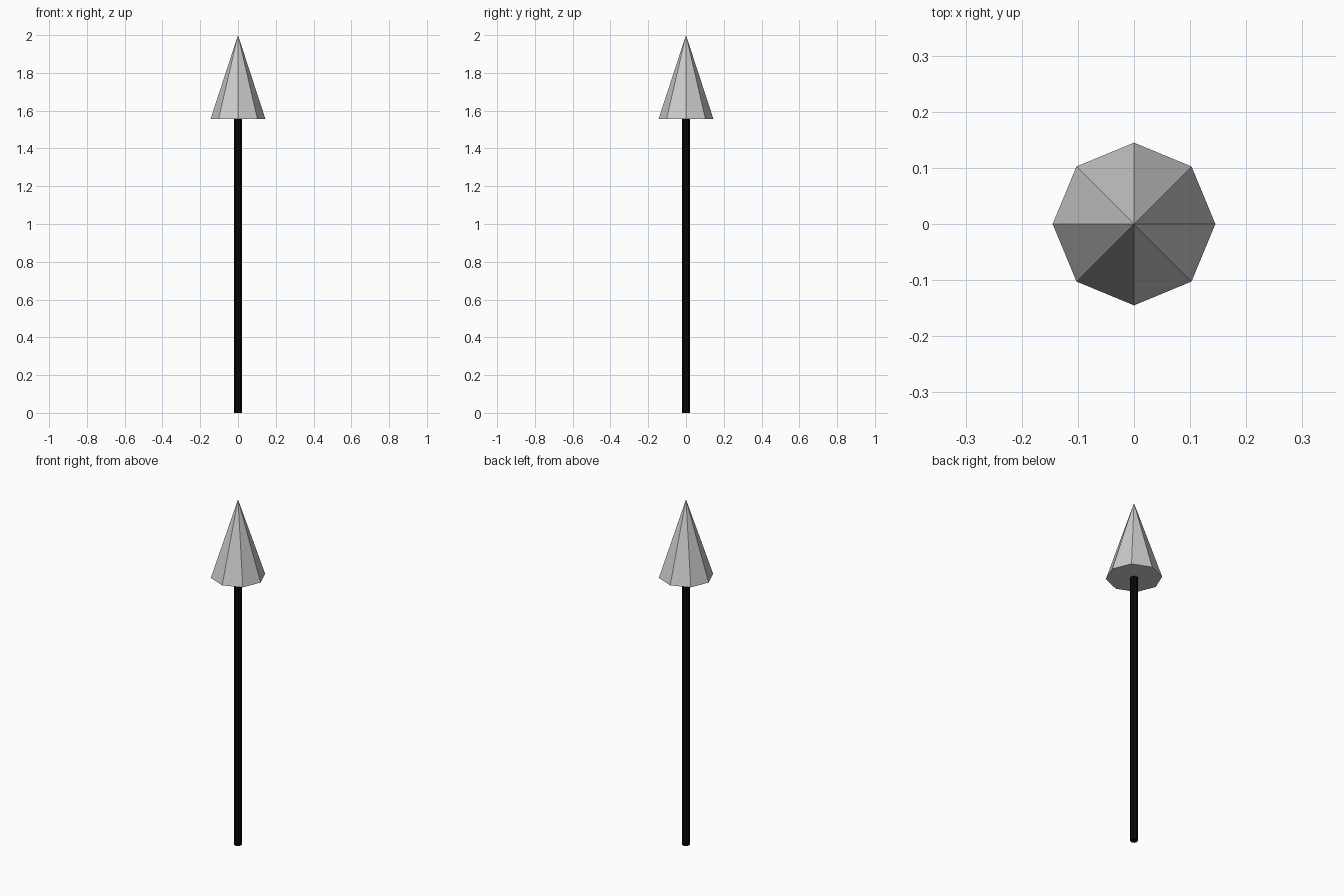
import bpy

if "Cube" in bpy.data.objects:
    bpy.data.objects.remove(bpy.data.objects["Cube"])

SIDES = 8
BASE_Z = 1.557   # underside of the pointed head
TOP_Z = 2.0


def tapered(name, r_bottom, r_top, z0, z1):
    """Low-poly upright prism or cone between two heights."""
    bpy.ops.mesh.primitive_cone_add(vertices=SIDES, radius1=r_bottom, radius2=r_top,
                                    depth=z1 - z0, location=(0, 0, (z0 + z1) / 2))
    obj = bpy.context.object
    obj.name = name
    return obj


# Dark thin shaft
shaft = tapered("shaft", 0.02, 0.02, 0, BASE_Z)
black = bpy.data.materials.new("black")
black.diffuse_color = (0.003, 0.003, 0.003, 1)
black.use_nodes = True
black.node_tree.nodes["Principled BSDF"].inputs["Base Color"].default_value = black.diffuse_color
shaft.data.materials.append(black)

# Pointed eight-sided head with a flat underside
tapered("pointed_head", 0.145, 0, BASE_Z, TOP_Z)
